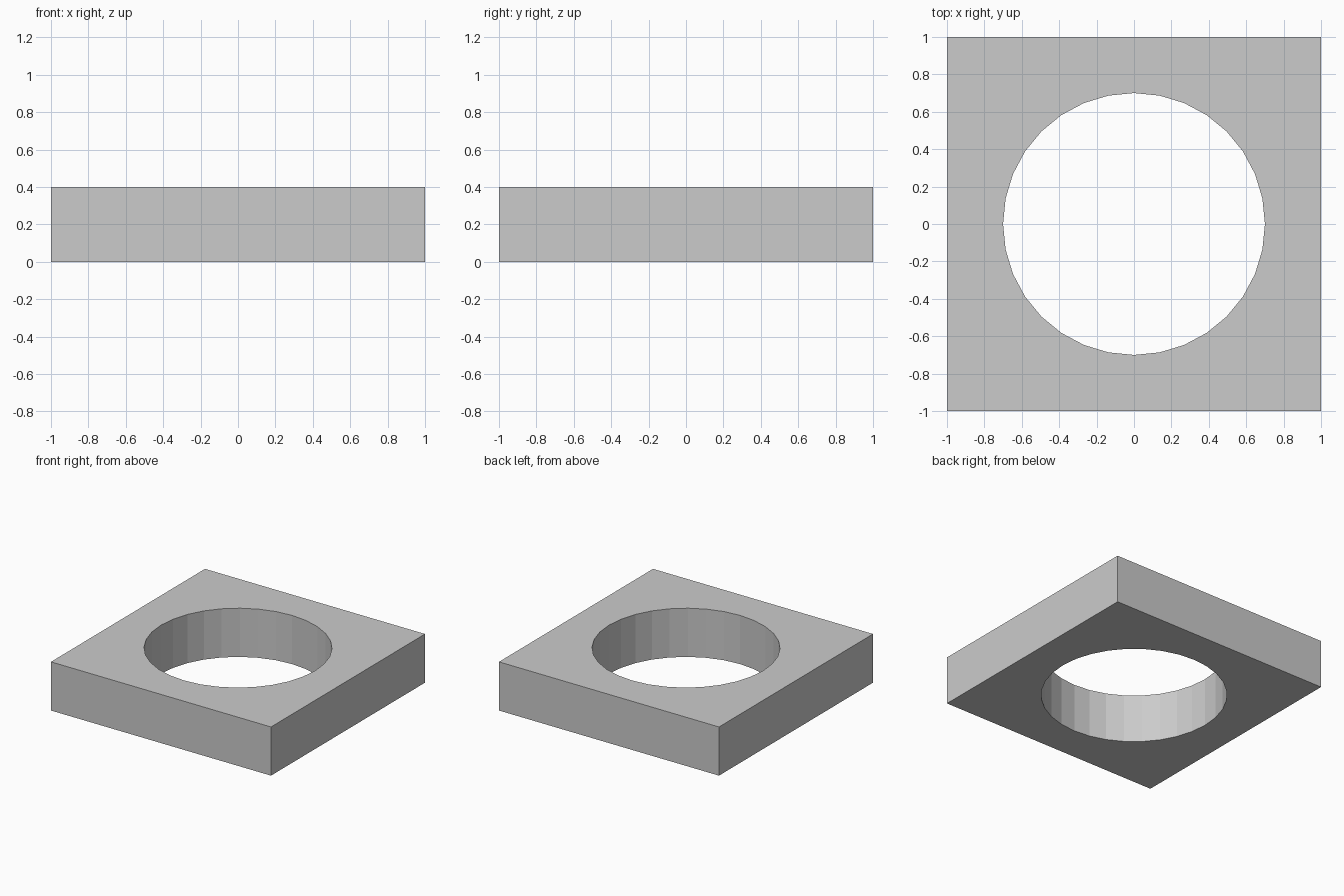
import bpy

if "Cube" in bpy.data.objects:
    bpy.data.objects.remove(bpy.data.objects["Cube"])

# Square plate: 2 x 2 x 0.4, standing on z = 0
bpy.ops.mesh.primitive_cube_add(size=1, location=(0, 0, 0.2))
plate = bpy.context.object
plate.name = "square_plate"
plate.scale = (2, 2, 0.4)
bpy.ops.object.transform_apply(location=True, rotation=False, scale=True)

# 32-sided cutter for the round through hole
bpy.ops.mesh.primitive_cylinder_add(vertices=32, radius=0.7, depth=1, location=(0, 0, 0.2))
cutter = bpy.context.object
cutter.name = "hole_cutter"
cutter.hide_render = True

# Cut the hole, then discard the cutter
cut = plate.modifiers.new("round_hole", 'BOOLEAN')
cut.operation = 'DIFFERENCE'
cut.solver = 'EXACT'
cut.object = cutter
bpy.ops.object.select_all(action='DESELECT')
plate.select_set(True)
bpy.context.view_layer.objects.active = plate
bpy.ops.object.modifier_apply(modifier=cut.name)
bpy.data.objects.remove(cutter, do_unlink=True)
bpy.ops.object.shade_flat()
